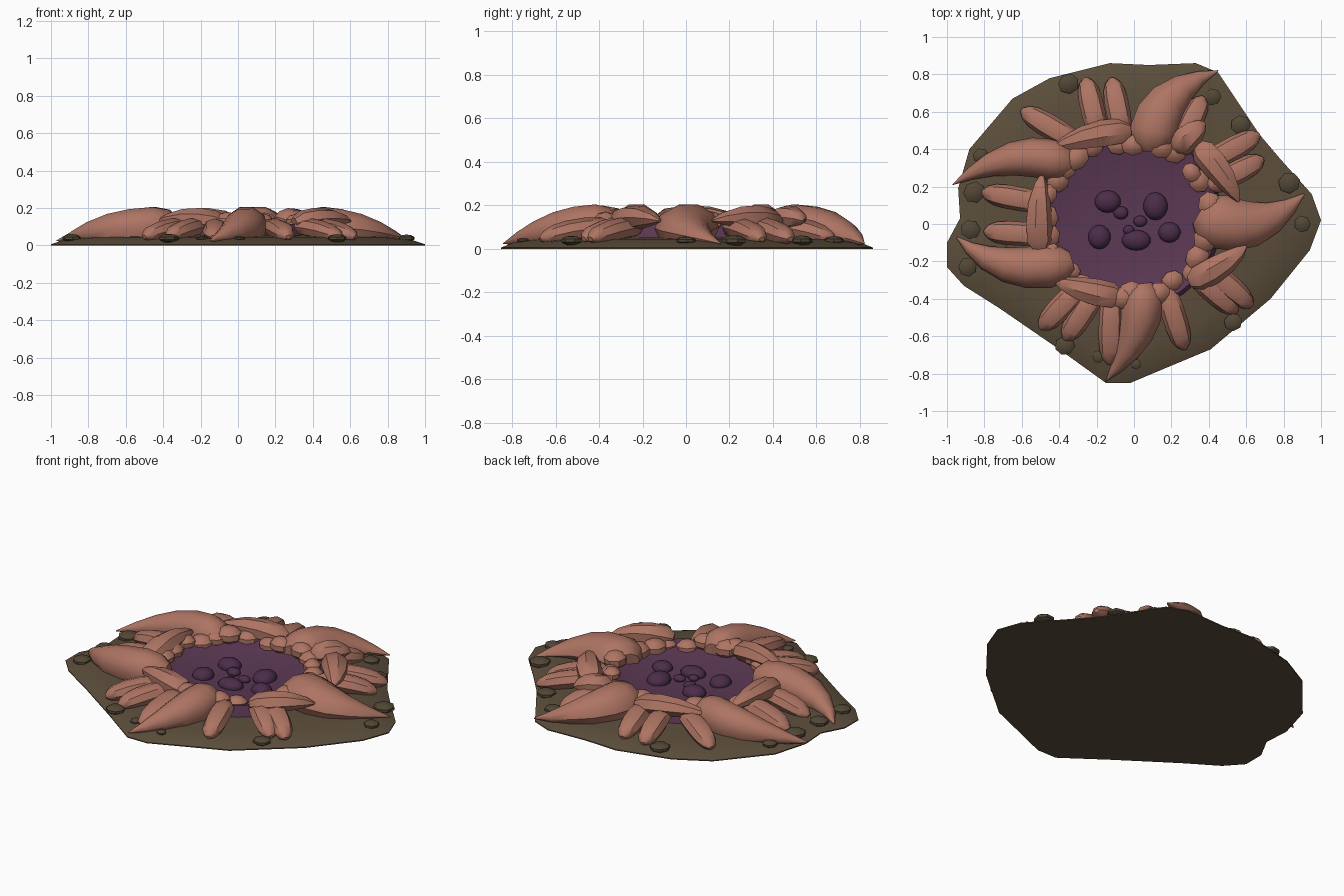
import bpy, bmesh, math, random
from mathutils import Vector, Matrix

random.seed(4)
old = bpy.data.objects.get("Cube")
if old:
    bpy.data.objects.remove(old)

def material(name, rgb):
    m = bpy.data.materials.new(name)
    m.use_nodes = True
    col = (*rgb, 1)
    m.diffuse_color = col
    m.node_tree.nodes["Principled BSDF"].inputs["Base Color"].default_value = col
    return m

FLESH = material("flesh pink", (0.42, 0.175, 0.125))
SOIL = material("soil brown", (0.105, 0.075, 0.043))
STONE = material("stone brown", (0.085, 0.064, 0.037))
POOL = material("pool purple", (0.105, 0.04, 0.088))
BUBBLE = material("bubble purple", (0.07, 0.026, 0.068))
made = []

def finish(name, bm, mat):
    bmesh.ops.recalc_face_normals(bm, faces=bm.faces)
    me = bpy.data.meshes.new(name)
    bm.to_mesh(me)
    bm.free()
    me.materials.append(mat)
    ob = bpy.data.objects.new(name, me)
    bpy.context.collection.objects.link(ob)
    made.append(ob)

def loft(name, rings, mat):
    """Skin a list of closed rings and cap both ends."""
    bm = bmesh.new()
    loops = [[bm.verts.new(p) for p in ring] for ring in rings]
    n = len(loops[0])
    for a, b in zip(loops, loops[1:]):
        for i in range(n):
            j = (i + 1) % n
            bm.faces.new((a[i], a[j], b[j], b[i]))
    bm.faces.new(loops[0])
    bm.faces.new(loops[-1])
    finish(name, bm, mat)

def limb(name, a, b, c, width, height, profile, sides=10):
    """Tapered limb along a curve from a to c that passes through b."""
    a, b, c = Vector(a), Vector(b), Vector(c)
    ctrl = 2 * b - (a + c) / 2
    rings = []
    for t, s in profile:
        p = a * (1 - t) ** 2 + ctrl * 2 * t * (1 - t) + c * t * t
        d = ((ctrl - a) * (1 - t) + (c - ctrl) * t).normalized()
        side = d.cross(Vector((0, 0, 1))).normalized()
        up = side.cross(d)
        ring = []
        for i in range(sides):
            w = math.tau * i / sides
            q = p + side * math.cos(w) * s * width + up * math.sin(w) * s * height
            q.z = max(q.z, 0.012)
            ring.append(q)
        rings.append(ring)
    loft(name, rings, FLESH)

def blob(name, x, y, z, rx, ry, rz, mat, seg=10, rows=6, turn=0.0):
    bm = bmesh.new()
    mtx = Matrix.Translation((x, y, z)) @ Matrix.Rotation(turn, 4, 'Z') @ Matrix.Diagonal((rx, ry, rz, 1))
    bmesh.ops.create_uvsphere(bm, u_segments=seg, v_segments=rows, radius=1, matrix=mtx)
    finish(name, bm, mat)

# Ground mound with an irregular outline
OUTLINE = [(1, .02), (.95, .16), (.78, .35), (.67, .48), (.45, .81), (.33, .86),
           (.08, .85), (-.13, .86), (-.45, .78), (-.65, .67), (-.88, .4), (-.94, .19),
           (-.93, .03), (-1, -.1), (-1, -.23), (-.91, -.33), (-.72, -.45), (-.4, -.67),
           (-.15, -.85), (-.02, -.85), (.17, -.77), (.41, -.67), (.73, -.4), (.94, -.14)]
loft("ground", [[(x * s, y * s, z) for x, y in OUTLINE]
                for s, z in ((1, 0), (1, .006), (.93, .03), (.8, .045), (.6, .052), (.4, .055))], SOIL)

# Concave pool
CX, CY = -.03, .03
loft("pool", [[(CX + r * math.cos(math.tau * i / 40), CY + r * math.sin(math.tau * i / 40), z)
               for i in range(40)]
              for r, z in ((.5, .05), (.48, .115), (.42, .1), (.34, .083), (.24, .071), (.12, .063), (.03, .061))], POOL)

# Bubbles in the pool
for x, y, rx, ry in [(-.14, .12, .07, .06), (.115, .095, .065, .075), (-.185, -.07, .06, .065),
                     (.19, -.045, .06, .055), (.012, -.087, .078, .055), (-.07, .06, .04, .035),
                     (.033, .015, .037, .03), (-.028, -.033, .03, .026)]:
    blob("bubble", x, y, .073, rx, ry, min(rx, ry) * .7, BUBBLE, 14, 8)

# Large curved claws
CLAW = [(0, .5), (.07, .9), (.18, 1.05), (.35, 1), (.52, .86), (.7, .6), (.86, .31), (1, .02)]
for a, b, c, w in [((.1, .39), (.18, .65), (.45, .82), .125),
                   ((-.33, .31), (-.64, .35), (-.97, .21), .105),
                   ((-.33, -.2), (-.67, -.22), (-.95, -.07), .11),
                   ((.04, -.32), (.01, -.58), (-.15, -.84), .11),
                   ((.35, .06), (.63, .0), (.91, .16), .14)]:
    limb("claw", (*a, .1), (*b, .085), (*c, .025), w, .105, CLAW)

# Blunt fingers lying on the ground, inner end to outer tip
FINGER = [(0, .5), (.12, .9), (.35, 1), (.6, 1), (.8, .88), (.93, .6), (1, .22)]
for x0, y0, x1, y1 in [(-.3, .43, -.6, .61), (-.19, .48, -.26, .78), (-.06, .48, -.12, .78),
                       (.24, .42, .37, .68), (.36, .31, .67, .48), (.4, .2, .69, .35),
                       (.38, -.22, .63, -.44), (.31, -.26, .55, -.47), (.17, -.35, .27, -.67),
                       (-.12, -.38, -.13, -.75), (-.28, -.33, -.5, -.56), (-.2, -.36, -.37, -.62),
                       (-.48, .11, -.81, .17), (-.48, -.06, -.8, -.04)]:
    limb("finger", (x0, y0, .1), ((x0 + x1) / 2, (y0 + y1) / 2, .085), (x1, y1, .045),
         .064, .052, FINGER, 8)

# Folded fingers resting across the others near the pool rim
FOLD = [(0, .5), (.12, .95), (.35, 1), (.6, .85), (.85, .5), (1, .1)]
for x0, y0, x1, y1 in [(-.02, .5, -.43, .41), (.34, .42, .56, .12), (.3, -.31, .6, -.12),
                       (-.07, -.39, -.43, -.3), (-.5, -.14, -.49, .27), (.22, .4, .38, .54)]:
    limb("folded_finger", (x0, y0, .12), ((x0 + x1) / 2 * 1.03, (y0 + y1) / 2 * 1.03, .145),
         (x1, y1, .13), .075, .06, FOLD, 7)

# Knuckles around the pool rim
for i in range(26):
    w = math.tau * i / 26 + random.uniform(-.08, .08)
    r = random.uniform(.41, .45)
    s = random.uniform(.045, .07)
    blob("knuckle", CX + r * math.cos(w) * 1.04, CY + r * math.sin(w) * .95, random.uniform(.09, .13),
         s, s * 1.15, s * .8, FLESH, 8, 5, w)

# Pebbles scattered on the soil
for x, y, r in [(-.35, .75, .06), (.42, .68, .05), (.57, .53, .057), (.83, .22, .063),
                (.9, 0, .048), (.53, -.525, .053), (-.37, -.65, .057), (-.89, -.23, .055),
                (-.855, .17, .063), (-.875, -.03, .057), (-.82, .365, .045), (-.19, -.71, .035),
                (.01, -.75, .03)]:
    blob("pebble", x, y, .038, r, r * .95, r * .42, STONE, 7, 5, random.uniform(0, 3))

# Smooth shading that keeps the hard edges
bpy.ops.object.select_all(action='DESELECT')
for ob in made:
    ob.select_set(True)
bpy.context.view_layer.objects.active = made[0]
bpy.ops.object.shade_smooth_by_angle(angle=math.radians(40))
